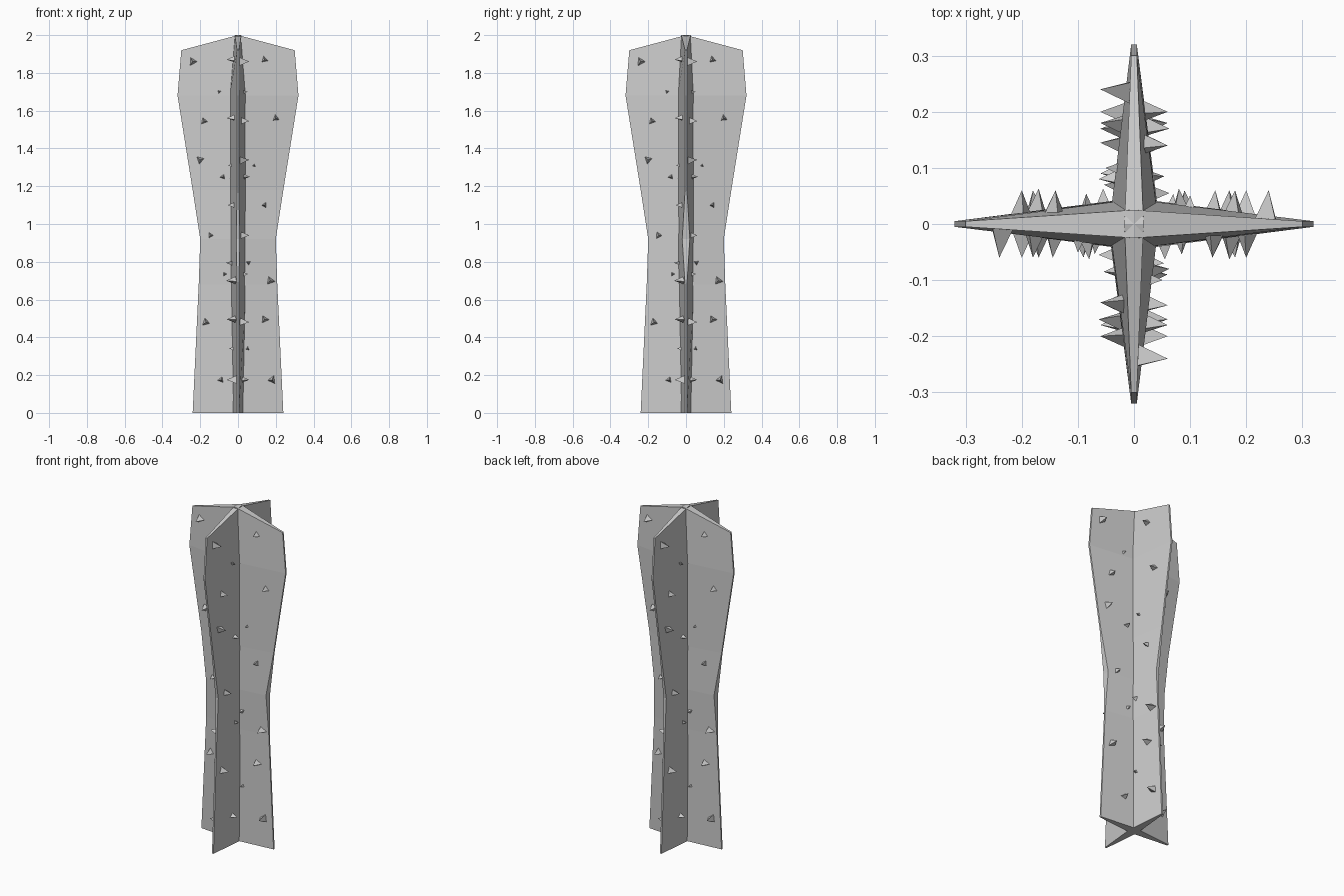
import bpy, bmesh, math, random
from mathutils import Matrix

if "Cube" in bpy.data.objects:
    bpy.data.objects.remove(bpy.data.objects["Cube"])

random.seed(4)

# rows: edge height, half width, centre height, half thickness at centre
ROWS = [(0, .24, 0, .028), (.68, .208, .68, .042), (.92, .20, .92, .044),
        (1.18, .24, 1.18, .046), (1.68, .32, 1.68, .044), (1.92, .30, 2.0, .024)]


def add_object(name, bm):
    bmesh.ops.recalc_face_normals(bm, faces=bm.faces)
    mesh = bpy.data.meshes.new(name)
    bm.to_mesh(mesh)
    bm.free()
    obj = bpy.data.objects.new(name, mesh)
    bpy.context.collection.objects.link(obj)
    return obj


def make_blade(name, edge_mid, top_half, angle):
    """Tapered blade, diamond section with narrow flat edges."""
    bm = bmesh.new()
    rings = []
    for i, (ze, w, zc, t) in enumerate(ROWS):
        e = edge_mid if i == 2 else .005
        t = top_half if i == len(ROWS) - 1 else t
        pts = [(w, -e, ze), (w, e, ze), (0, t, zc), (-w, e, ze), (-w, -e, ze), (0, -t, zc)]
        rings.append([bm.verts.new(p) for p in pts])
    for a, b in zip(rings, rings[1:]):
        for k in range(6):
            n = (k + 1) % 6
            bm.faces.new((a[k], a[n], b[n], b[k]))
    # caps, split along the centre line
    for r in (rings[0], rings[-1]):
        bm.faces.new((r[0], r[1], r[2], r[5]))
        bm.faces.new((r[5], r[2], r[3], r[4]))
    obj = add_object(name, bm)
    obj.rotation_euler.z = angle
    return obj


make_blade("blade_across", .02, .025, 0)
make_blade("blade_front_to_back", .009, .017, math.pi / 2)

# thorns on one side (x, z, size), repeated around the four sides
THORNS = [(-.24, 1.86, 1), (.14, 1.87, 1), (-.10, 1.70, .85), (-.18, 1.545, 1),
          (.20, 1.56, 1), (-.20, 1.34, 1), (.085, 1.31, .9), (-.08, 1.25, 1.05),
          (.14, 1.10, .9), (-.145, .94, 1), (.055, .795, 1.05), (-.07, .735, .9),
          (.17, .70, 1.05), (-.17, .48, 1), (.14, .495, 1), (.05, .34, .8),
          (-.09, .175, 1), (.18, .175, 1)]
bm = bmesh.new()
for x, z, s in THORNS:
    spin = random.uniform(0, math.tau / 3)
    for side in range(4):
        m = (Matrix.Rotation(side * math.pi / 2, 4, 'Z')
             @ Matrix.Translation((x, -.03 * s, z))
             @ Matrix.Rotation(math.pi / 2, 4, 'X')
             @ Matrix.Rotation(spin, 4, 'Z'))
        bmesh.ops.create_cone(bm, cap_ends=True, segments=3, radius1=.029 * s,
                              radius2=0, depth=.06 * s, matrix=m)
bmesh.ops.remove_doubles(bm, verts=bm.verts, dist=1e-5)
add_object("thorns", bm)
